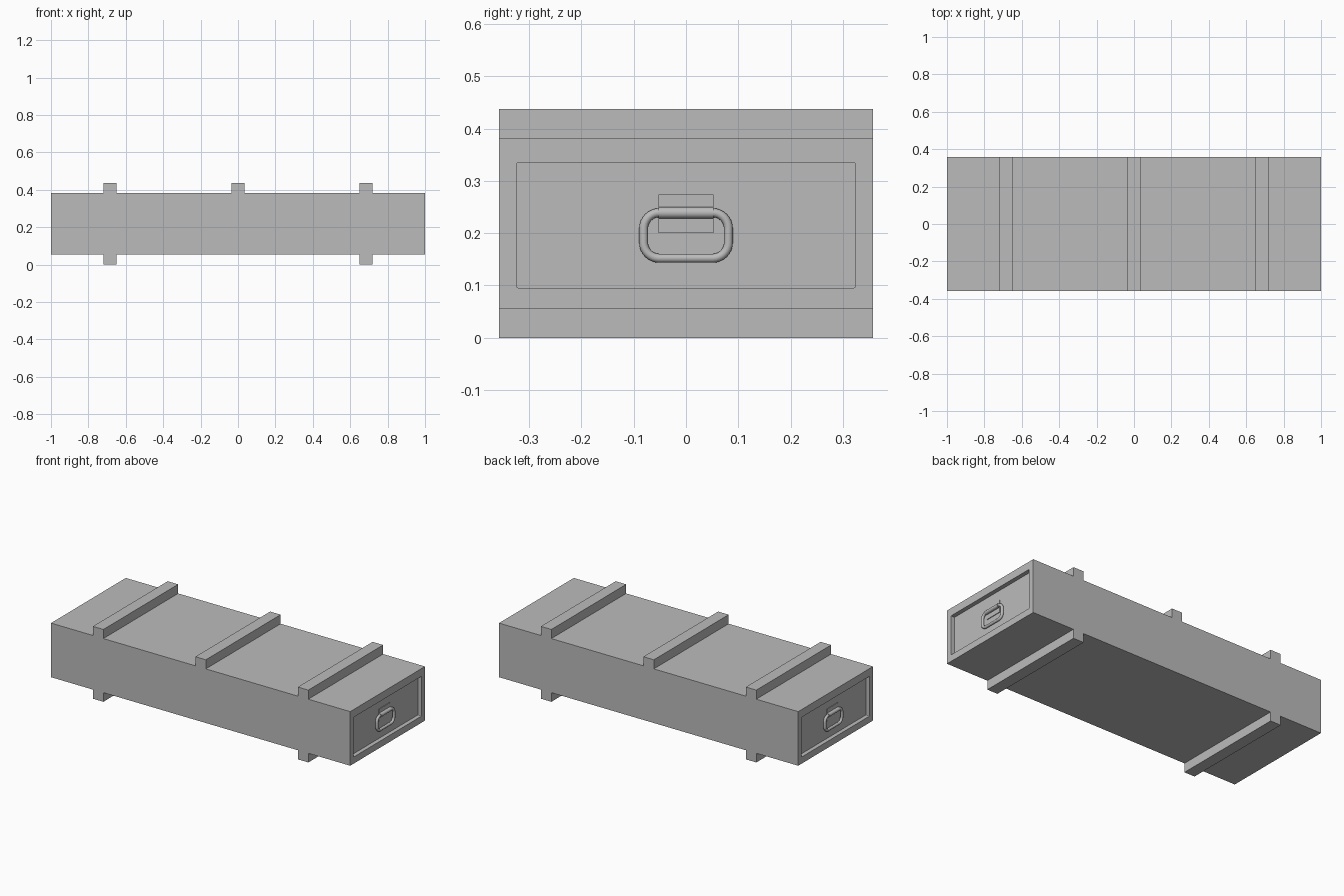
import bpy, bmesh
from math import pi, sin, cos

cube = bpy.data.objects.get("Cube")
if cube:
    bpy.data.objects.remove(cube, do_unlink=True)

grey = bpy.data.materials.new("plain_grey")
grey.use_nodes = True
grey.diffuse_color = (0.5, 0.5, 0.5, 1)
grey.node_tree.nodes["Principled BSDF"].inputs["Base Color"].default_value = (0.5, 0.5, 0.5, 1)

HALF_Y = 0.357
BOTTOM, TOP = 0.055, 0.382
PANEL_X = 0.975      # recessed end panel
BAR_Z = 0.239        # upper bar of the handle
BAR_X = PANEL_X + 0.01


def finish(name, bm):
    """Turn a bmesh into a named object."""
    bmesh.ops.recalc_face_normals(bm, faces=bm.faces)
    mesh = bpy.data.meshes.new(name)
    bm.to_mesh(mesh)
    bm.free()
    obj = bpy.data.objects.new(name, mesh)
    bpy.context.collection.objects.link(obj)
    mesh.materials.append(grey)
    return obj


def box(x0, x1, z0, z1):
    """Full-depth box between two x and two z limits."""
    bm = bmesh.new()
    bmesh.ops.create_cube(bm, size=1)
    for v in bm.verts:
        v.co = (x1 if v.co.x > 0 else x0,
                HALF_Y if v.co.y > 0 else -HALF_Y,
                z1 if v.co.z > 0 else z0)
    return bm


def smooth_and_mirror(obj):
    """Smooth curved faces and repeat the part on the other end."""
    bpy.ops.object.select_all(action='DESELECT')
    obj.select_set(True)
    bpy.context.view_layer.objects.active = obj
    bpy.ops.object.shade_smooth_by_angle(angle=pi / 5)
    obj.modifiers.new("other_end", 'MIRROR').use_axis[0] = True


# Crate body with a recessed panel in each end
bm = box(-1, 1, BOTTOM, TOP)
bm.normal_update()
ends = [f for f in bm.faces if abs(f.normal.x) > 0.9]
bmesh.ops.inset_individual(bm, faces=ends, thickness=0.047)
for f in ends:
    for v in f.verts:
        v.co.z = 0.095 if v.co.z < 0.2 else 0.335
bmesh.ops.inset_individual(bm, faces=ends, thickness=0)
for f in ends:
    for v in f.verts:
        v.co.x = PANEL_X if v.co.x > 0 else -PANEL_X
corners = [e for e in bm.edges
           if 0.01 < abs(e.verts[0].co.x - e.verts[1].co.x) < 0.1
           and abs(e.verts[0].co.y - e.verts[1].co.y) < 0.001]
bmesh.ops.bevel(bm, geom=corners, offset=0.004, segments=2, profile=0.5, affect='EDGES')
finish("crate_body", bm)

# Battens: three across the lid, two feet underneath
for name, x in (("right", -0.685), ("middle", 0), ("left", 0.685)):
    finish("lid_batten_" + name, box(x - 0.035, x + 0.035, TOP, 0.437))
    if x:
        finish("foot_batten_" + name, box(x - 0.035, x + 0.035, 0, BOTTOM))

# Handle ring: a rounded rectangle swept with a round section
HALF_W, LOW, RADIUS = 0.081, 0.152, 0.03
mid, half_h = (BAR_Z + LOW) / 2, (BAR_Z - LOW) / 2
path = []
for i, (sy, sz) in enumerate(((1, 1), (-1, 1), (-1, -1), (1, -1))):
    for k in range(9):
        a = (i + k / 8) * pi / 2
        path.append((BAR_X,
                     sy * (HALF_W - RADIUS) + RADIUS * cos(a),
                     mid + sz * (half_h - RADIUS) + RADIUS * sin(a)))
curve = bpy.data.curves.new("handle_ring", 'CURVE')
curve.dimensions = '3D'
curve.bevel_depth = 0.0085
curve.bevel_resolution = 4
spline = curve.splines.new('POLY')
spline.points.add(len(path) - 1)
for point, co in zip(spline.points, path):
    point.co = (*co, 1)
spline.use_cyclic_u = True
curve.materials.append(grey)
ring = bpy.data.objects.new("handle_ring", curve)
bpy.context.collection.objects.link(ring)
bpy.ops.object.select_all(action='DESELECT')
ring.select_set(True)
bpy.context.view_layer.objects.active = ring
bpy.ops.object.convert(target='MESH')
smooth_and_mirror(bpy.context.view_layer.objects.active)

# Handle clasp: a plate whose middle wraps round the upper bar
plate_x, wrap = PANEL_X + 0.004, 0.011
profile = [(PANEL_X, 0.2), (plate_x, 0.2), (plate_x, BAR_Z - wrap)]
profile += [(BAR_X + wrap * cos(a), BAR_Z + wrap * sin(a))
            for a in (-pi / 2 + pi * k / 10 for k in range(11))]
profile += [(plate_x, BAR_Z + wrap), (plate_x, 0.274), (PANEL_X, 0.274)]
bm = bmesh.new()
face = bm.faces.new([bm.verts.new((x, -0.053, z)) for x, z in profile])
side = bmesh.ops.extrude_face_region(bm, geom=[face])["geom"]
bmesh.ops.translate(bm, vec=(0, 0.106, 0),
                    verts=[g for g in side if isinstance(g, bmesh.types.BMVert)])
smooth_and_mirror(finish("handle_clasp", bm))
